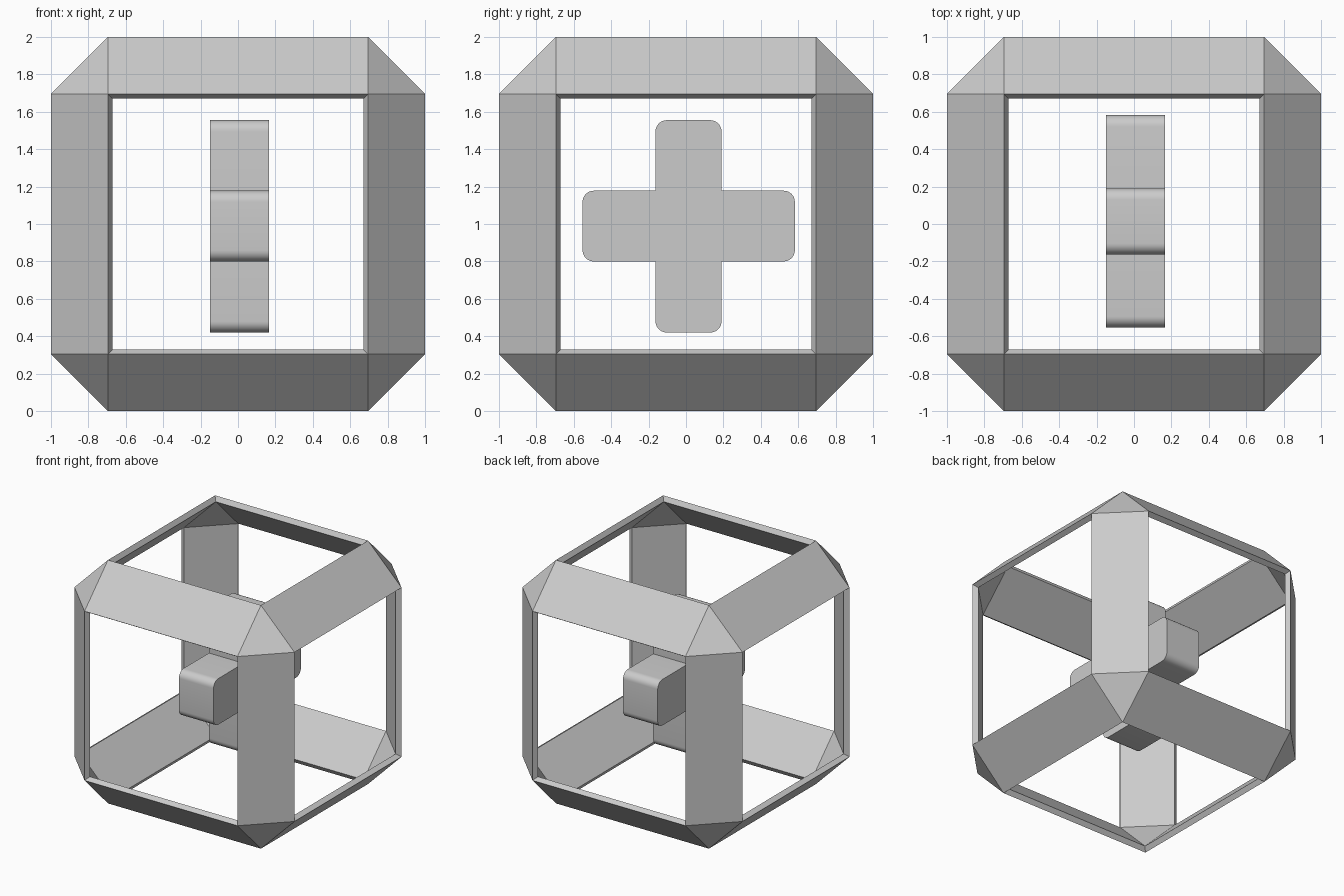
import bpy, bmesh, math
from mathutils import Vector
from itertools import product

if "Cube" in bpy.data.objects:
    bpy.data.objects.remove(bpy.data.objects["Cube"])


def make_object(name, bm):
    bmesh.ops.recalc_face_normals(bm, faces=bm.faces)
    mesh = bpy.data.meshes.new(name)
    bm.to_mesh(mesh)
    bm.free()
    obj = bpy.data.objects.new(name, mesh)
    bpy.context.collection.objects.link(obj)
    return obj


# Hollow cage: chamfered cube with its six large faces open
F = 0.695
bm = bmesh.new()
for axis in range(3):
    for signs in product((-1, 1), repeat=3):
        co = [s * F for s in signs]
        co[axis] = signs[axis]
        bm.verts.new(co)
bmesh.ops.convex_hull(bm, input=bm.verts)
bmesh.ops.dissolve_limit(bm, angle_limit=math.radians(1),
                         verts=bm.verts, edges=bm.edges)
bm.normal_update()
open_faces = [f for f in bm.faces if max(abs(c) for c in f.normal) > 0.99]
bmesh.ops.delete(bm, geom=open_faces, context='FACES_ONLY')
bmesh.ops.translate(bm, verts=bm.verts, vec=(0, 0, 1))
cage = make_object("cage_frame", bm)
wall = cage.modifiers.new("wall", 'SOLIDIFY')
wall.thickness = 0.05
wall.offset = -1

# Floating plus: rounded outer corners, sharp inner corners, extruded along x
Y0, Y1, Y2, Y3 = -0.553, -0.163, 0.19, 0.582
Z0, Z1, Z2, Z3 = 0.42, 0.80, 1.178, 1.555
R, STEPS = 0.06, 8
# each arm: two outer corners (with inward directions), then an inner corner
outline = []


def arc(y, z, dy, dz, start):
    for i in range(STEPS + 1):
        a = math.radians(start + 90 * i / STEPS)
        outline.append((y + dy * R + R * math.cos(a), z + dz * R + R * math.sin(a)))


arc(Y3, Z1, -1, 1, -90)
arc(Y3, Z2, -1, -1, 0)
outline.append((Y2, Z2))
arc(Y2, Z3, -1, -1, 0)
arc(Y1, Z3, 1, -1, 90)
outline.append((Y1, Z2))
arc(Y0, Z2, 1, -1, 90)
arc(Y0, Z1, 1, 1, 180)
outline.append((Y1, Z1))
arc(Y1, Z0, 1, 1, 180)
arc(Y2, Z0, -1, 1, 270)
outline.append((Y2, Z1))

bm = bmesh.new()
face = bm.faces.new([bm.verts.new((-0.15, y, z)) for y, z in outline])
ext = bmesh.ops.extrude_face_region(bm, geom=[face], use_keep_orig=True)
top = [g for g in ext["geom"] if isinstance(g, bmesh.types.BMVert)]
bmesh.ops.translate(bm, verts=top, vec=Vector((0.315, 0, 0)))
plus = make_object("plus_symbol", bm)
bpy.context.view_layer.objects.active = plus
plus.select_set(True)
bpy.ops.object.shade_smooth_by_angle(angle=math.radians(30))
